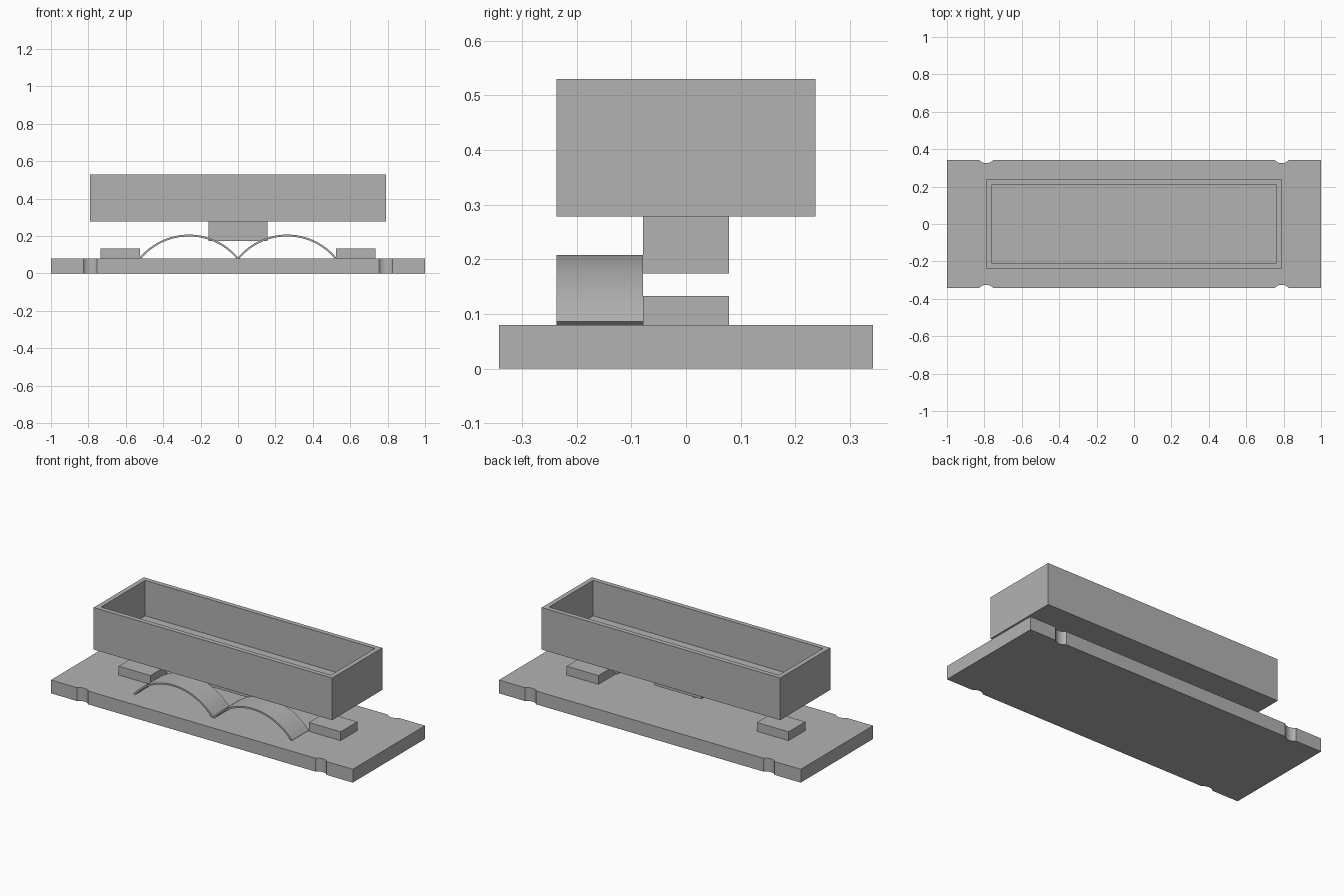
import bpy, bmesh
from math import asin, sin, cos, pi
from mathutils import Vector

cube = bpy.data.objects.get("Cube")
if cube:
    bpy.data.objects.remove(cube, do_unlink=True)

grey = bpy.data.materials.new("plain grey")
grey.use_nodes = True
GREY = (0.45, 0.45, 0.45, 1)
grey.diffuse_color = GREY
grey.node_tree.nodes["Principled BSDF"].inputs["Base Color"].default_value = GREY


def finish(name, bm):
    bmesh.ops.recalc_face_normals(bm, faces=bm.faces)
    mesh = bpy.data.meshes.new(name)
    bm.to_mesh(mesh)
    bm.free()
    mesh.materials.append(grey)
    obj = bpy.data.objects.new(name, mesh)
    bpy.context.collection.objects.link(obj)
    return obj


def prism(name, outline, direction):
    """Extrude a closed outline of 3D points along a direction."""
    bm = bmesh.new()
    face = bm.faces.new([bm.verts.new(p) for p in outline])
    out = bmesh.ops.extrude_face_region(bm, geom=[face])
    moved = [v for v in out["geom"] if isinstance(v, bmesh.types.BMVert)]
    bmesh.ops.translate(bm, verts=moved, vec=Vector(direction))
    return finish(name, bm)


def block(name, x0, x1, y, z0, z1):
    return prism(name, [(x0, -y, z0), (x1, -y, z0), (x1, y, z0), (x0, y, z0)],
                 (0, 0, z1 - z0))


def smooth(obj):
    bpy.ops.object.select_all(action='DESELECT')
    obj.select_set(True)
    bpy.context.view_layer.objects.active = obj
    bpy.ops.object.shade_smooth_by_angle(angle=pi / 6)


# Base plate with four shallow round notches in its long edges
BASE_TOP = 0.08
half_w, depth, steps = 0.037, 0.017, 12
r = (half_w ** 2 + depth ** 2) / (2 * depth)
sweep = asin(half_w / r)
edge = [(-1, -0.342)]
for cx in (-0.79, 0.79):
    for i in range(steps + 1):
        a = sweep * (2 * i / steps - 1)
        edge.append((cx + r * sin(a), -0.342 + depth - r + r * cos(a)))
edge.append((1, -0.342))
outline = edge + [(-x, -y) for x, y in edge]
smooth(prism("base_plate", [(x, y, 0) for x, y in outline], (0, 0, BASE_TOP)))

# Two thin arched leaf springs on the front half
R, thick, half_span, peak = 0.343, 0.01, 0.2625, 0.208
end, steps = asin(half_span / R), 32
angles = [end * (2 * i / steps - 1) for i in range(steps + 1)]
for name, cx in (("right_spring", -half_span), ("left_spring", half_span)):
    ring = [(R, a) for a in angles] + [(R - thick, a) for a in reversed(angles)]
    smooth(prism(name, [(cx + q * sin(a), -0.237, peak - R + q * cos(a))
                        for q, a in ring], (0, 0.158, 0)))

# Stop blocks on the plate
for name, x in (("right_stop", -0.735), ("left_stop", 0.525)):
    block(name, x, x + 0.21, 0.079, BASE_TOP, 0.133)

# Stem under the tray
block("stem", -0.158, 0.158, 0.079, 0.174, 0.278)

# Open tray: inset the top face and sink it
tray = block("tray", -0.79, 0.79, 0.237, 0.278, 0.53)
bm = bmesh.new()
bm.from_mesh(tray.data)
bm.faces.ensure_lookup_table()
top = max(bm.faces, key=lambda f: f.calc_center_median().z)
bmesh.ops.inset_region(bm, faces=[top], thickness=0.04)
out = bmesh.ops.extrude_face_region(bm, geom=[top])
bmesh.ops.translate(bm, vec=(0, 0, -0.212),
                    verts=[v for v in out["geom"] if isinstance(v, bmesh.types.BMVert)])
if top.is_valid:
    bmesh.ops.delete(bm, geom=[top], context='FACES_ONLY')
bmesh.ops.recalc_face_normals(bm, faces=bm.faces)
bm.to_mesh(tray.data)
bm.free()
